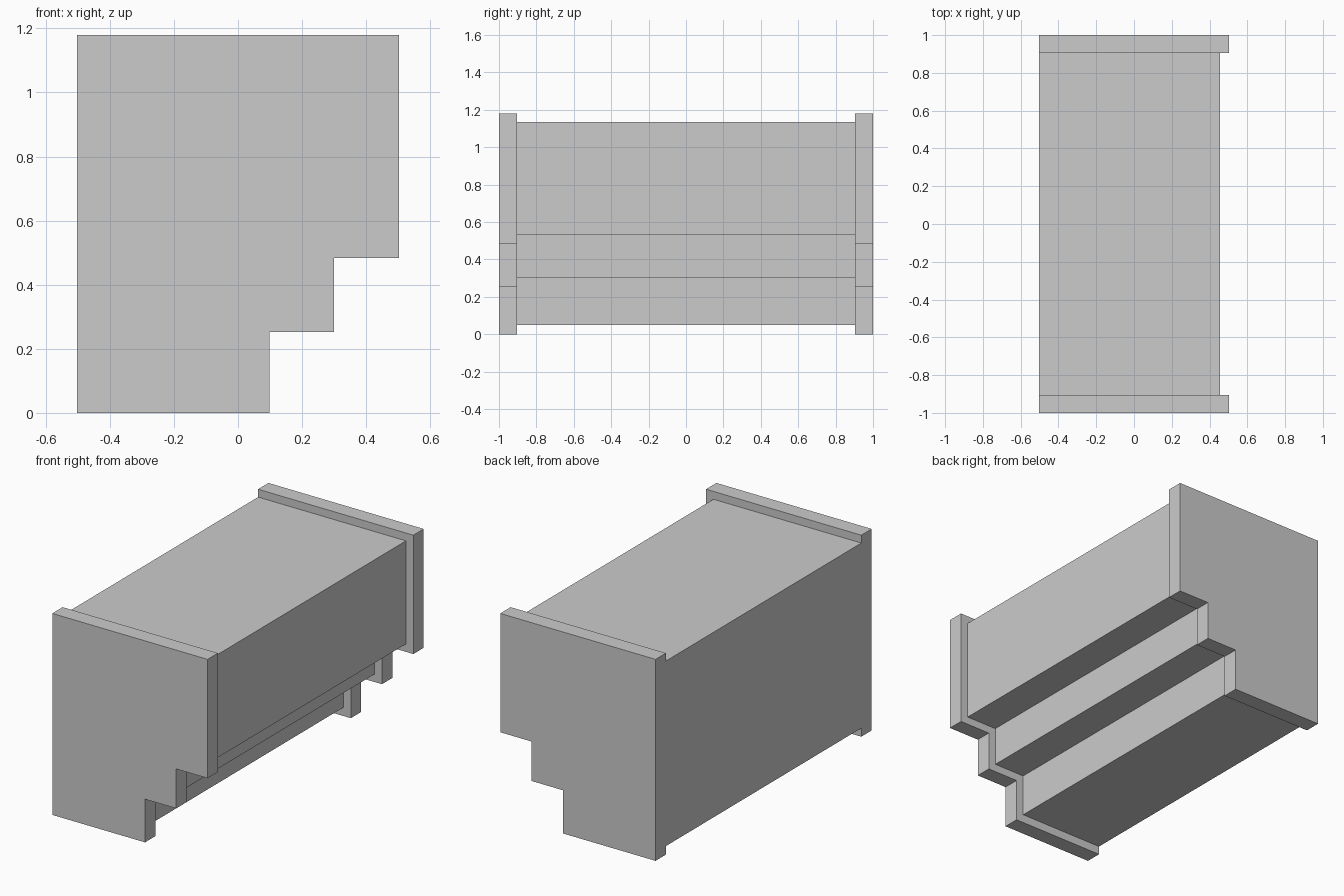
import bpy
import bmesh

cube = bpy.data.objects.get("Cube")
if cube:
    bpy.data.objects.remove(cube, do_unlink=True)

# Single plain material
grey = bpy.data.materials.new("light grey")
grey.use_nodes = True
colour = (0.6, 0.6, 0.6, 1)
grey.diffuse_color = colour
grey.node_tree.nodes["Principled BSDF"].inputs["Base Color"].default_value = colour

BACK = -0.503


def stepped_prism(name, bottom, top, fronts, steps, y0, y1):
    """Extrude a stepped side profile along y; fronts run from low to high."""
    outline = [(BACK, top), (BACK, bottom)]
    levels = [bottom, *steps, top]
    for x, low, high in zip(fronts, levels, levels[1:]):
        outline += [(x, low), (x, high)]
    bm = bmesh.new()
    face = bm.faces.new([bm.verts.new((x, y0, z)) for x, z in outline])
    result = bmesh.ops.extrude_face_region(bm, geom=[face])
    moved = [v for v in result["geom"] if isinstance(v, bmesh.types.BMVert)]
    bmesh.ops.translate(bm, verts=moved, vec=(0, y1 - y0, 0))
    bmesh.ops.recalc_face_normals(bm, faces=bm.faces[:])
    mesh = bpy.data.meshes.new(name)
    bm.to_mesh(mesh)
    bm.free()
    mesh.materials.append(grey)
    obj = bpy.data.objects.new(name, mesh)
    bpy.context.collection.objects.link(obj)
    return obj


# Long inset body between the end panels
stepped_prism("stepped_body", 0.05, 1.134, (0.05, 0.253, 0.455), (0.30, 0.53), -0.904, 0.904)

# Matching end panels, slightly proud of the body
for name, y0, y1 in (("front_end_panel", -1, -0.904), ("back_end_panel", 0.904, 1)):
    stepped_prism(name, 0, 1.18, (0.098, 0.30, 0.503), (0.253, 0.484), y0, y1)
